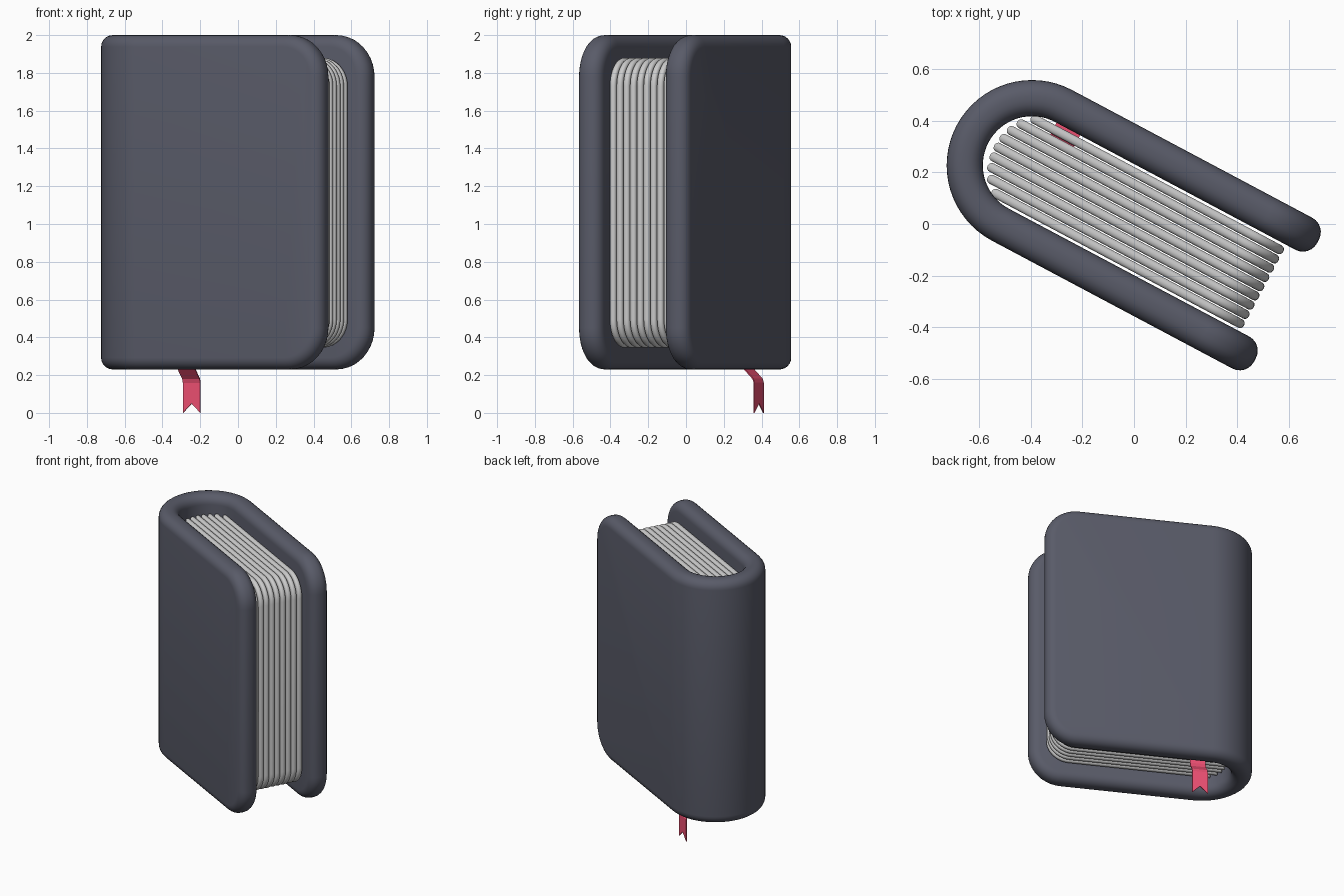
import bpy, bmesh, math
from mathutils import Vector

if "Cube" in bpy.data.objects:
    bpy.data.objects.remove(bpy.data.objects["Cube"])

TILT = math.radians(-28)
UC, VC, R = -0.455, 0.015, 0.26      # spine arc centre (book frame) and mid radius
ARC = R * math.pi / 2


def world(u, v, z):
    c, s = math.cos(TILT), math.sin(TILT)
    return Vector((u * c - v * s, u * s + v * c, z))


def finish(bm, name, color=None, smooth=True):
    bmesh.ops.recalc_face_normals(bm, faces=bm.faces)
    me = bpy.data.meshes.new(name)
    bm.to_mesh(me)
    bm.free()
    ob = bpy.data.objects.new(name, me)
    bpy.context.collection.objects.link(ob)
    if color:
        mat = bpy.data.materials.new(name + "_colour")
        mat.diffuse_color = (*color, 1)
        mat.use_nodes = True
        mat.node_tree.nodes["Principled BSDF"].inputs["Base Color"].default_value = mat.diffuse_color
        me.materials.append(mat)
    if smooth:
        bpy.ops.object.select_all(action='DESELECT')
        ob.select_set(True)
        bpy.context.view_layer.objects.active = ob
        bpy.ops.object.shade_smooth_by_angle(angle=math.radians(40))
    return ob


def slab(s0, s1, z0, z1, r0, r1, thick, bevel, segs):
    """Flat rounded sheet in (s, z, w) with softened rims; r0/r1 round the two ends."""
    pts = []
    for sx, sz, r, start in ((s1, z0, r1, -90), (s1, z1, r1, 0), (s0, z1, r0, 90), (s0, z0, r0, 180)):
        cx = sx - r if sx == s1 else sx + r
        cz = sz + r if sz == z0 else sz - r
        n = 10 if r > 0 else 0
        for i in range(n + 1):
            a = math.radians(start + 90 * i / max(n, 1))
            pts.append((cx + r * math.cos(a), cz + r * math.sin(a)))
    bm = bmesh.new()
    face = bm.faces.new([bm.verts.new((s, z, -thick / 2)) for s, z in pts])
    ext = bmesh.ops.extrude_face_region(bm, geom=[face], use_keep_orig=True)
    for g in ext["geom"]:
        if isinstance(g, bmesh.types.BMVert):
            g.co.z += thick
    rims = [e for e in bm.edges if abs(e.verts[0].co.z - e.verts[1].co.z) < 1e-6]
    bmesh.ops.bevel(bm, geom=rims, offset=bevel, offset_type='OFFSET', segments=segs,
                    profile=0.5, affect='EDGES', clamp_overlap=True)
    return bm


# Cover: one padded sheet wrapped around the spine
half = ARC + 1.115
bm = slab(-half, half, 0.23, 2.0, 0.22, 0.22, 0.14, 0.062, 6)
CUTS = 32
for i in range(CUTS + 1):
    s = -ARC + 2 * ARC * i / CUTS
    bmesh.ops.bisect_plane(bm, geom=bm.verts[:] + bm.edges[:] + bm.faces[:], dist=1e-6,
                           plane_co=(s, 0, 0), plane_no=(1, 0, 0))
for vert in bm.verts:
    s, z, w = vert.co
    if abs(s) <= ARC:
        a = s / R
        u, v = UC - (R + w) * math.cos(a), VC + (R + w) * math.sin(a)
    else:
        u, v = UC + abs(s) - ARC, VC + math.copysign(R + w, s)
    vert.co = world(u, v, z)
finish(bm, "cover", (0.1, 0.105, 0.14))

# Pages: nine sheets whose inner ends follow the spine curve
for k in range(9):
    off = (k - 4) * 0.0405
    inner = UC - 0.02 - 0.145 * math.sqrt(1 - (off / 0.185) ** 2)
    bm = slab(inner, 0.56, 0.345, 1.88, 0, 0.15, 0.036, 0.016, 4)
    for vert in bm.verts:
        s, z, w = vert.co
        vert.co = world(s, VC + off + w, z)
    finish(bm, f"page_{k + 1}")

# Ribbon bookmark: strip hanging out of the pages with a notched tail
path = [(0.225, 0.0), (0.225, 0.16), (0.218, 0.18), (0.168, 0.23), (0.157, 0.26), (0.155, 0.6)]
bm = bmesh.new()
rows = []
for i, (v, z) in enumerate(path):
    notch = 0.05 if i == 0 else 0
    rows.append([bm.verts.new(world(u, v, z + dz))
                 for u, dz in ((-0.449, 0), (-0.397, notch), (-0.345, 0))])
for a, b in zip(rows, rows[1:]):
    for j in range(2):
        bm.faces.new((a[j], a[j + 1], b[j + 1], b[j]))
ribbon = finish(bm, "ribbon_bookmark", (0.85, 0.08, 0.17), smooth=False)
mod = ribbon.modifiers.new("thickness", 'SOLIDIFY')
mod.thickness = 0.006
mod.offset = 0
